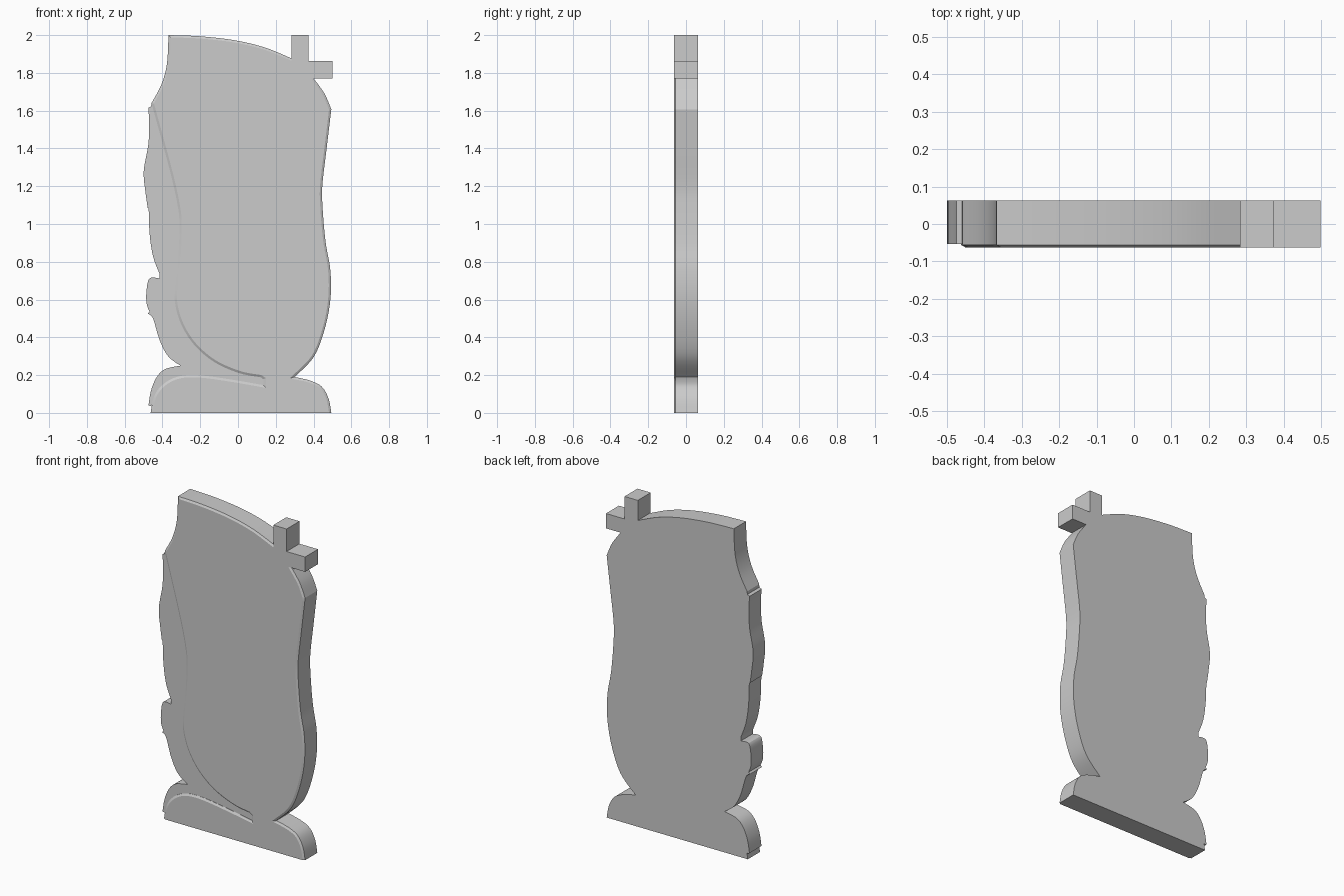
import bpy, bmesh, math
from mathutils import Vector

if "Cube" in bpy.data.objects:
    bpy.data.objects.remove(bpy.data.objects["Cube"])

HALF = 0.0625          # half thickness of the slab
CHAMFER_W, CHAMFER_D = 0.012, 0.007

stone = bpy.data.materials.new("grey stone")
stone.diffuse_color = (0.6, 0.6, 0.6, 1)
stone.use_nodes = True
stone.node_tree.nodes["Principled BSDF"].inputs["Base Color"].default_value = stone.diffuse_color


def curve(pts, n=6):
    """Smooth Catmull-Rom chain through the points (x, z)."""
    p = [Vector(q) for q in pts]
    p = [p[0]] + p + [p[-1]]
    out = []
    for i in range(1, len(p) - 2):
        a, b, c, d = p[i - 1:i + 3]
        for k in range(n):
            t = k / n
            out.append(0.5 * (2 * b + (c - a) * t + (2 * a - 5 * b + 4 * c - d) * t * t
                              + (3 * b - a - 3 * c + d) * t ** 3))
    return out + [p[-2]]


def clean(pts):
    return [q for i, q in enumerate(pts) if (q - pts[i - 1]).length > 1e-5]


def inset(pts, widths):
    """Move each edge of a clockwise outline inward by its own width."""
    out = []
    for i, p in enumerate(pts):
        d0 = (p - pts[i - 1]).normalized()
        d1 = (pts[(i + 1) % len(pts)] - p).normalized()
        n0, n1 = Vector((d0.y, -d0.x)), Vector((d1.y, -d1.x))
        w0, w1 = widths[i - 1], widths[i]
        det = n0.x * n1.y - n0.y * n1.x
        if abs(det) < 0.02:
            out.append(p + (n0 + n1).normalized() * max(w0, w1))
        else:
            out.append(p + Vector(((w0 * n1.y - w1 * n0.y) / det,
                                   (n0.x * w1 - n1.x * w0) / det)))
    return out


def loft(name, rings):
    """Solid through (outline, y) rings, capped at both ends."""
    bm = bmesh.new()
    loops = [[bm.verts.new((q.x, y, q.y)) for q in pts] for pts, y in rings]
    n = len(loops[0])
    for a, b in zip(loops, loops[1:]):
        for i in range(n):
            j = (i + 1) % n
            bm.faces.new((a[i], a[j], b[j], b[i]))
    bm.faces.new(loops[0])
    bm.faces.new(loops[-1])
    bmesh.ops.remove_doubles(bm, verts=bm.verts, dist=1e-6)
    bmesh.ops.recalc_face_normals(bm, faces=bm.faces)
    me = bpy.data.meshes.new(name)
    bm.to_mesh(me)
    bm.free()
    me.materials.append(stone)
    ob = bpy.data.objects.new(name, me)
    bpy.context.collection.objects.link(ob)
    bpy.ops.object.select_all(action='DESELECT')
    ob.select_set(True)
    bpy.context.view_layer.objects.active = ob
    bpy.ops.object.shade_smooth_by_angle(angle=math.radians(22))
    return ob


# Left side: foot, slot tip and waisted edge (shared with the backing)
left = (curve([(-.463, 0), (-.442, .093), (-.389, .157), (-.31, .194), (-.204, .199),
               (-.045, .178), (.135, .147)])
        + [Vector((.135, .178))]
        + curve([(.119, .189), (.008, .21), (-.124, .268), (-.23, .358), (-.299, .465),
                 (-.333, .58), (-.331, .68), (-.315, .84), (-.31, .995), (-.32, 1.10),
                 (-.362, 1.288), (-.458, 1.64)]))
# Shoulder and arched top
top = (curve([(-.458, 1.64), (-.405, 1.74), (-.376, 1.85), (-.368, 2.0)])
       + curve([(-.368, 2.0), (-.204, 1.994), (-.02, 1.973), (.14, 1.935), (.283, 1.877)]))
# Cross arms at the corner
cross = [Vector(q) for q in [(.283, 2), (.373, 2), (.373, 1.862), (.499, 1.862), (.499, 1.771)]]
# Right side and right foot
right = (curve([(.4, 1.771), (.458, 1.69), (.494, 1.607)])
         + curve([(.494, 1.607), (.468, 1.39), (.447, 1.21), (.447, 1.10), (.463, .91),
                  (.489, .755), (.489, .6), (.458, .44), (.4, .295), (.299, .19)])
         + curve([(.299, .19), (.378, .172), (.442, .14), (.479, .077), (.494, 0)]))

# Headstone: chamfered front edge except along the cross and the bottom
head = clean(left + top)
outline = head + cross + clean(right)
outline = clean(outline)
n_head = outline.index(cross[0])
widths = [CHAMFER_W] * len(outline)
for i in range(n_head - 1, n_head + len(cross)):
    widths[i] = 0
widths[-1] = 0
loft("headstone_slab", [(inset(outline, widths), -HALF),
                        (outline, -HALF + CHAMFER_D),
                        (outline, HALF)])

# Carved leafy backing on the left, set slightly behind the front
leaf = ([Vector((-.46, .035))]
        + curve([(-.474, .04), (-.46, .12), (-.43, .19), (-.385, .232), (-.305, .25)])
        + curve([(-.305, .25), (-.37, .30), (-.415, .385), (-.45, .5), (-.478, .525)])
        + curve([(-.468, .535), (-.484, .58), (-.484, .65), (-.468, .712), (-.415, .712)])
        + curve([(-.415, .735), (-.45, .83), (-.468, .95), (-.473, 1.085)])
        + curve([(-.478, 1.085), (-.49, 1.17), (-.499, 1.28), (-.475, 1.42),
                 (-.47, 1.53), (-.475, 1.615)])
        + [Vector((-.46, 1.622))])
shared = [q for q in left if q.y >= .035]
backing = clean(leaf + shared[::-1])
loft("leaf_backing", [(backing, -0.054), (backing, HALF)])
